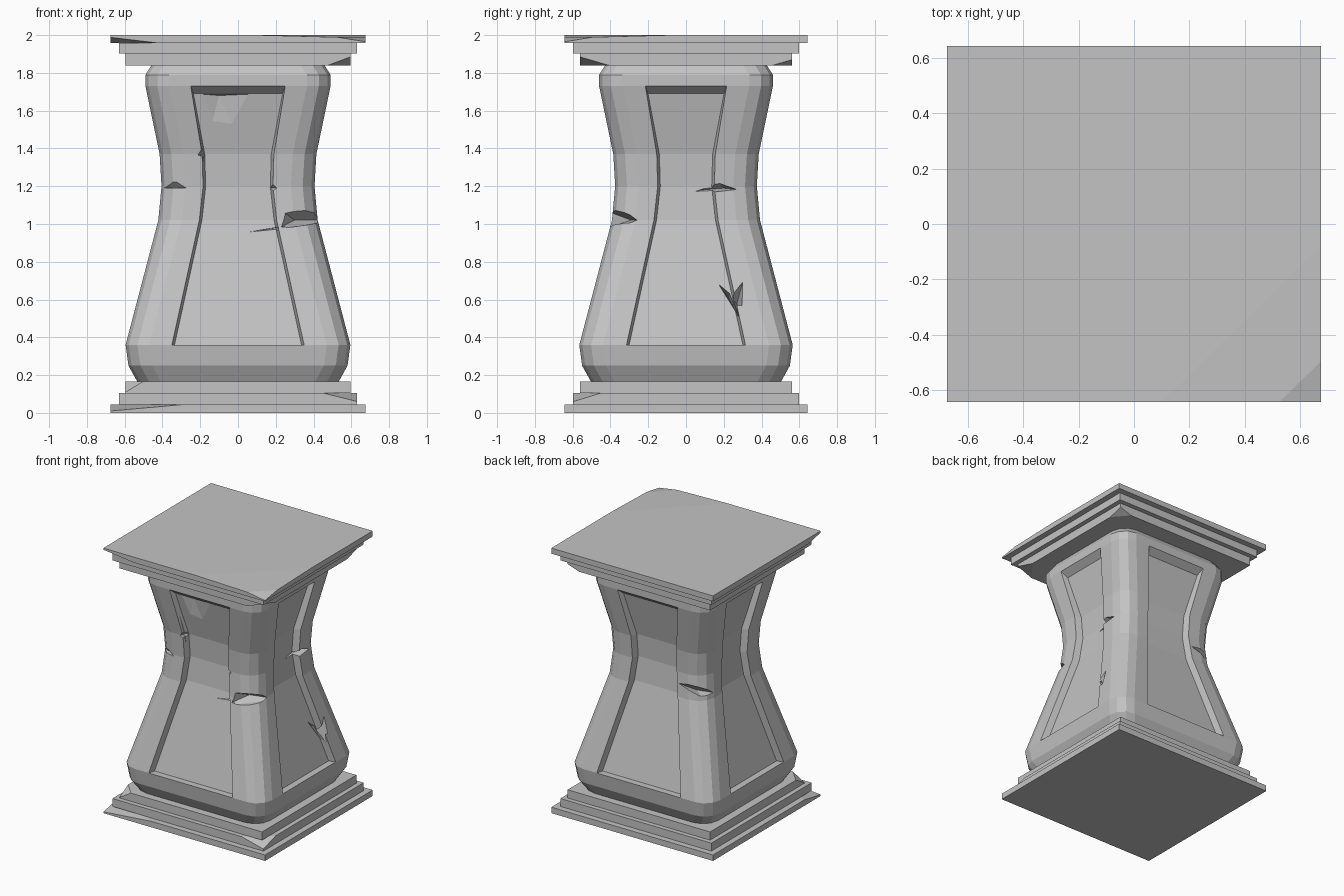
import bpy, bmesh
from math import sin, cos, pi
from mathutils import Vector

cube = bpy.data.objects.get("Cube")
if cube:
    bpy.data.objects.remove(cube, do_unlink=True)

stone = bpy.data.materials.new("grey stone")
stone.use_nodes = True
COLOUR = (0.55, 0.55, 0.55, 1)
stone.diffuse_color = COLOUR
stone.node_tree.nodes["Principled BSDF"].inputs["Base Color"].default_value = COLOUR


def make_object(name, bm):
    bmesh.ops.recalc_face_normals(bm, faces=bm.faces)
    mesh = bpy.data.meshes.new(name)
    bm.to_mesh(mesh)
    bm.free()
    mesh.materials.append(stone)
    obj = bpy.data.objects.new(name, mesh)
    bpy.context.collection.objects.link(obj)
    return obj


def slab(name, hx, z0, z1, chips=()):
    """Square step; each chip is a plane through three points that breaks a corner off."""
    hy = hx - 0.033
    bm = bmesh.new()
    bmesh.ops.create_cube(bm, size=1)
    for v in bm.verts:
        v.co = (v.co.x * 2 * hx, v.co.y * 2 * hy, z0 if v.co.z < 0 else z1)
    centre = Vector((0, 0, (z0 + z1) / 2))
    for chip in chips:
        a, b, c = map(Vector, chip)
        normal = (b - a).cross(c - a).normalized()
        if normal.dot(centre - a) > 0:
            normal.negate()
        cut = bmesh.ops.bisect_plane(bm, geom=bm.verts[:] + bm.edges[:] + bm.faces[:],
                                     plane_co=a, plane_no=normal, clear_outer=True)
        edges = [e for e in cut["geom_cut"] if isinstance(e, bmesh.types.BMEdge)]
        bmesh.ops.holes_fill(bm, edges=edges)
    return make_object(name, bm)


# Stepped base
slab("base_bottom_step", 0.675, 0, 0.045,
     [((-0.675, -0.45, 0.045), (-0.28, -0.642, 0.045), (-0.675, -0.642, 0.01))])
slab("base_middle_step", 0.63, 0.045, 0.105,
     [((0.63, -0.45, 0.105), (0.45, -0.597, 0.105), (0.63, -0.597, 0.06))])
slab("base_top_step", 0.595, 0.105, 0.167,
     [((-0.595, -0.46, 0.167), (-0.5, -0.562, 0.167), (-0.595, -0.562, 0.11))])

# Stepped cap
slab("cap_bottom_step", 0.595, 1.838, 1.902,
     [((0.595, -0.4, 1.838), (0.47, -0.562, 1.838), (0.595, -0.562, 1.885)),
      ((0.595, 0.45, 1.838), (0.5, 0.562, 1.838), (0.595, 0.562, 1.87))])
slab("cap_middle_step", 0.63, 1.902, 1.958)
slab("cap_top_step", 0.675, 1.958, 2.0,
     [((0.675, -0.08, 2), (0.1, -0.642, 2), (0.675, -0.642, 1.985)),
      ((0.675, -0.47, 1.993), (0.5, -0.642, 1.993), (0.675, -0.642, 1.965)),
      ((-0.675, -0.5, 1.958), (-0.42, -0.642, 1.958), (-0.675, -0.642, 1.988))])

# Waisted body: height, half width, half width of the panel
LEVELS = [(0.16, 0.53, 0.33), (0.25, 0.58, 0.345), (0.36, 0.595, 0.35),
          (1.02, 0.422, 0.205), (1.2, 0.405, 0.185), (1.37, 0.415, 0.19),
          (1.73, 0.49, 0.25), (1.79, 0.49, 0.255), (1.845, 0.455, 0.25)]
PANEL_LOW, PANEL_HIGH, DEPTH = 0.36, 1.73, 0.05


def ring(hx, panel):
    """Rounded rectangle with extra points at the panel edges."""
    hy, r = hx - 0.03, 0.125
    pts = []
    for quarter in range(4):
        sx, sy = ((1, 1), (-1, 1), (-1, -1), (1, -1))[quarter]
        start = quarter * pi / 2
        arc = [(sx * (hx - r) + r * cos(start + i * pi / 6),
                sy * (hy - r) + r * sin(start + i * pi / 6)) for i in range(4)]
        side, end = (sx * hx, sy * (panel - 0.035)), (sx * panel, sy * hy)
        if quarter % 2:
            side, end = end, side
        pts += [side] + arc + [end]
    return pts


bm = bmesh.new()
rings = [[bm.verts.new((x, y, z)) for x, y in ring(hx, p)] for z, hx, p in LEVELS]
count = len(rings[0])
panels = [[] for _ in range(4)]
for (low, high), level in zip(zip(rings, rings[1:]), LEVELS):
    for i in range(count):
        j = (i + 1) % count
        face = bm.faces.new((low[i], low[j], high[j], high[i]))
        if i % 6 == 5 and PANEL_LOW <= level[0] < PANEL_HIGH:
            panels[i // 6].append(face)
bm.faces.new(rings[0][::-1])
bm.faces.new(rings[-1])

# Sunken panels on the four sides
for k, faces in enumerate(panels):
    inward = -Vector(((0, 1), (-1, 0), (0, -1), (1, 0))[k]).to_3d()
    axis = k % 2
    result = bmesh.ops.extrude_face_region(bm, geom=faces)
    for v in [g for g in result["geom"] if isinstance(g, bmesh.types.BMVert)]:
        v.co[axis] -= 0.014 if v.co[axis] > 0 else -0.014
        v.co += inward * DEPTH
        if v.co.z > PANEL_HIGH - 0.01:
            v.co.z -= 0.04
    bmesh.ops.delete(bm, geom=[f for f in faces if f.is_valid], context="FACES")
body = make_object("waisted_body", bm)


def gash(points):
    """Cut the convex hull of a few points out of the body."""
    bm = bmesh.new()
    for p in points:
        bm.verts.new(p)
    bmesh.ops.convex_hull(bm, input=bm.verts)
    cutter = make_object("gash_cutter", bm)
    cutter.hide_render = True
    mod = body.modifiers.new("gash", "BOOLEAN")
    mod.operation, mod.solver, mod.object = "DIFFERENCE", "EXACT", cutter
    bpy.context.view_layer.objects.active = body
    bpy.ops.object.modifier_apply(modifier=mod.name)
    bpy.data.objects.remove(cutter, do_unlink=True)


# Broken corners at the waist
gash([(0.2, -0.45, 0.97), (0.5, -0.45, 1.01), (0.5, -0.24, 1.02),
      (0.22, -0.45, 1.08), (0.5, -0.3, 1.07), (0.3, -0.29, 1.02)])
gash([(-0.5, -0.43, 1.19), (-0.22, -0.43, 1.19), (-0.33, -0.43, 1.28),
      (-0.5, -0.28, 1.19), (-0.32, -0.33, 1.19)])
gash([(-0.14, 0.45, 1.16), (-0.5, 0.45, 1.04), (-0.5, 0.45, 1.14),
      (-0.5, 0.25, 1.06), (-0.3, 0.3, 1.06), (-0.3, 0.45, 1.17)])
# Cracks across the panels
gash([(-0.04, -0.4, 0.942), (0.25, -0.4, 0.97), (0.25, -0.4, 0.99), (0.2, -0.3, 0.98)])
gash([(0.44, -0.1, 1.135), (0.44, 0.3, 1.18), (0.44, 0.17, 1.225),
      (0.33, 0.2, 1.19), (0.34, 0.08, 1.18)])
gash([(0.54, 0.11, 0.77), (0.54, 0.29, 0.49), (0.54, 0.23, 0.66), (0.39, 0.23, 0.6)])
gash([(0.54, 0.31, 0.73), (0.54, 0.29, 0.49), (0.54, 0.23, 0.61), (0.41, 0.27, 0.58)])
# Nicks in the panel rims
gash([(-0.25, -0.46, 1.36), (-0.17, -0.46, 1.33), (-0.17, -0.46, 1.47), (-0.18, -0.32, 1.37)])
gash([(0.16, -0.43, 1.13), (0.24, -0.43, 1.19), (0.17, -0.43, 1.26), (0.17, -0.32, 1.19)])
# Shallow flake at the top of the front panel
gash([(-0.2, -0.36, 1.3), (-0.22, -0.42, 1.69), (0.12, -0.42, 1.69),
      (-0.02, -0.37, 1.5), (-0.1, -0.385, 1.68)])
